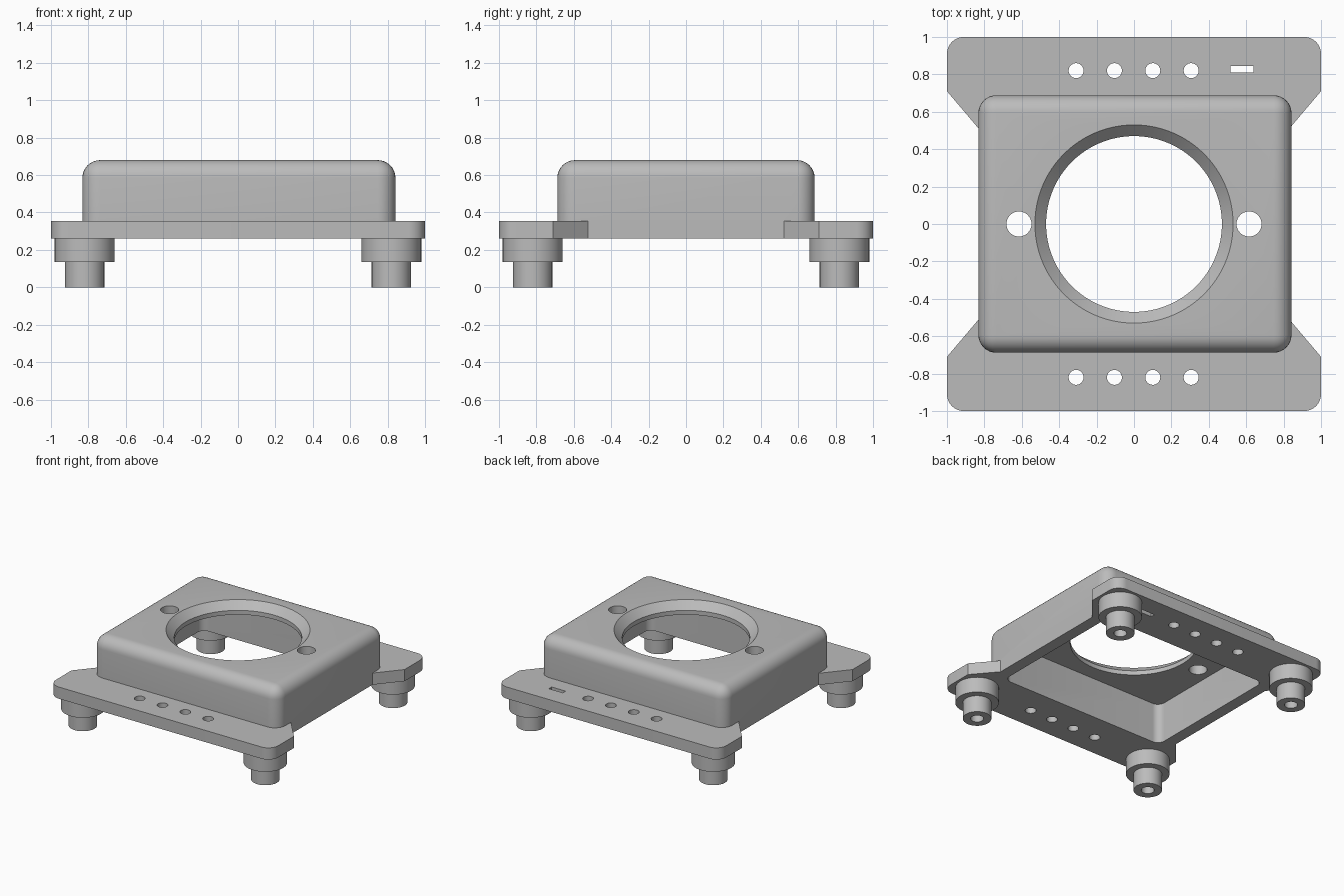
import bpy, bmesh, math
from mathutils import Matrix, Vector

cube = bpy.data.objects.get("Cube")
if cube:
    bpy.data.objects.remove(cube)

grey = bpy.data.materials.new("light grey")
grey.use_nodes = True
grey.diffuse_color = (0.5, 0.5, 0.5, 1)
grey.node_tree.nodes["Principled BSDF"].inputs["Base Color"].default_value = (0.5, 0.5, 0.5, 1)

BASE, DECK, TOP, CEILING = 0.26, 0.355, 0.68, 0.585


def make(name, bm):
    bmesh.ops.recalc_face_normals(bm, faces=bm.faces)
    mesh = bpy.data.meshes.new(name)
    bm.to_mesh(mesh)
    bm.free()
    mesh.materials.append(grey)
    obj = bpy.data.objects.new(name, mesh)
    bpy.context.collection.objects.link(obj)
    return obj


def rounded_box(name, low, high, radius, pick, segments=8):
    """Box between two corners, with the edges chosen by pick rounded."""
    bm = bmesh.new()
    low, high = Vector(low), Vector(high)
    size = high - low
    bmesh.ops.create_cube(bm, size=1, matrix=Matrix.Translation((low + high) / 2) @ Matrix.Diagonal((*size, 1)))
    if radius:
        edges = [e for e in bm.edges if pick(e.verts[0].co, e.verts[1].co)]
        bmesh.ops.bevel(bm, geom=edges, offset=radius, segments=segments, profile=0.5, affect='EDGES')
    return make(name, bm)


def upright(a, b):
    return abs(a.z - b.z) > 0.01


def lathe(name, profile, x, y, steps=48):
    """Turn a closed profile that starts and ends on the axis."""
    bm = bmesh.new()
    verts = [bm.verts.new((r, 0, z)) for r, z in profile]
    edges = [bm.edges.new(pair) for pair in zip(verts, verts[1:])]
    bmesh.ops.spin(bm, geom=verts + edges, cent=(0, 0, 0), axis=(0, 0, 1),
                   angle=math.tau, steps=steps, use_duplicate=False)
    bmesh.ops.remove_doubles(bm, verts=bm.verts, dist=1e-5)
    bmesh.ops.translate(bm, verts=bm.verts, vec=(x, y, 0))
    return make(name, bm)


def boolean(target, tool, operation):
    tool.hide_render = True
    mod = target.modifiers.new("boolean", 'BOOLEAN')
    mod.operation, mod.solver, mod.object = operation, 'EXACT', tool
    bpy.context.view_layer.objects.active = target
    bpy.ops.object.modifier_apply(modifier=mod.name)
    bpy.data.objects.remove(tool)


def smooth(obj):
    bpy.ops.object.select_all(action='DESELECT')
    obj.select_set(True)
    bpy.context.view_layer.objects.active = obj
    bpy.ops.object.shade_smooth_by_angle(angle=math.radians(30))


# Housing with rounded sides and top
housing = rounded_box("housing_body", (-0.832, -0.688, BASE), (0.842, 0.688, TOP), 0.095,
                      lambda a, b: max(a.z, b.z) > TOP - 0.01)

# Mounting plate with tapered ears
bm = bmesh.new()
quarter = [(1, 1), (1, 0.71), (0.8, 0.474)]
outline = []
for sx, sy in ((1, 1), (1, -1), (-1, -1), (-1, 1)):
    part = [(x * sx, y * sy) for x, y in quarter]
    outline += part if sx * sy > 0 else part[::-1]
face = bm.faces.new([bm.verts.new((x, y, BASE)) for x, y in outline])
grown = bmesh.ops.extrude_face_region(bm, geom=[face])["geom"]
bmesh.ops.translate(bm, verts=[v for v in grown if isinstance(v, bmesh.types.BMVert)],
                    vec=(0, 0, DECK - BASE))
corners = [e for e in bm.edges if upright(e.verts[0].co, e.verts[1].co)
           and all(abs(v.co.y) > 0.99 for v in e.verts)]
bmesh.ops.bevel(bm, geom=corners, offset=0.09, segments=8, profile=0.5, affect='EDGES')
frame = make("housing_and_plate", bm)
boolean(frame, housing, 'UNION')

# Hollow underside
boolean(frame, rounded_box("cavity_cutter", (-0.737, -0.593, 0.1), (0.747, 0.593, CEILING),
                           0.06, upright), 'DIFFERENCE')

# Large chamfered opening
boolean(frame, lathe("opening_cutter", [(0, 0.5), (0.47, 0.5), (0.47, TOP - 0.06), (0.53, TOP),
                                        (0.53, 0.8), (0, 0.8)], 0, 0, 96), 'DIFFERENCE')

# Screw holes in the housing and rows of holes in the plate
holes = [(s * 0.615, 0, 0.067) for s in (-1, 1)]
holes += [(-0.002 + (i - 1.5) * 0.205, s * 0.82, 0.04) for s in (-1, 1) for i in range(4)]
for x, y, r in holes:
    boolean(frame, lathe("hole_cutter", [(0, 0.1), (r, 0.1), (r, 0.8), (0, 0.8)], x, y, 32), 'DIFFERENCE')

# Slot near the back left corner
boolean(frame, rounded_box("slot_cutter", (0.515, 0.81, 0.1), (0.64, 0.846, 0.5), 0, upright), 'DIFFERENCE')
smooth(frame)

# Stepped feet with blind holes
foot_profile = [(0, 0.2), (0.048, 0.2), (0.048, 0), (0.105, 0), (0.105, 0.135),
                (0.16, 0.135), (0.16, BASE + 0.005), (0, BASE + 0.005)]
for side, sx in (("left", 1), ("right", -1)):
    for end, sy in (("front", -1), ("back", 1)):
        smooth(lathe(f"{end}_{side}_foot", foot_profile, sx * 0.82, sy * 0.82))
